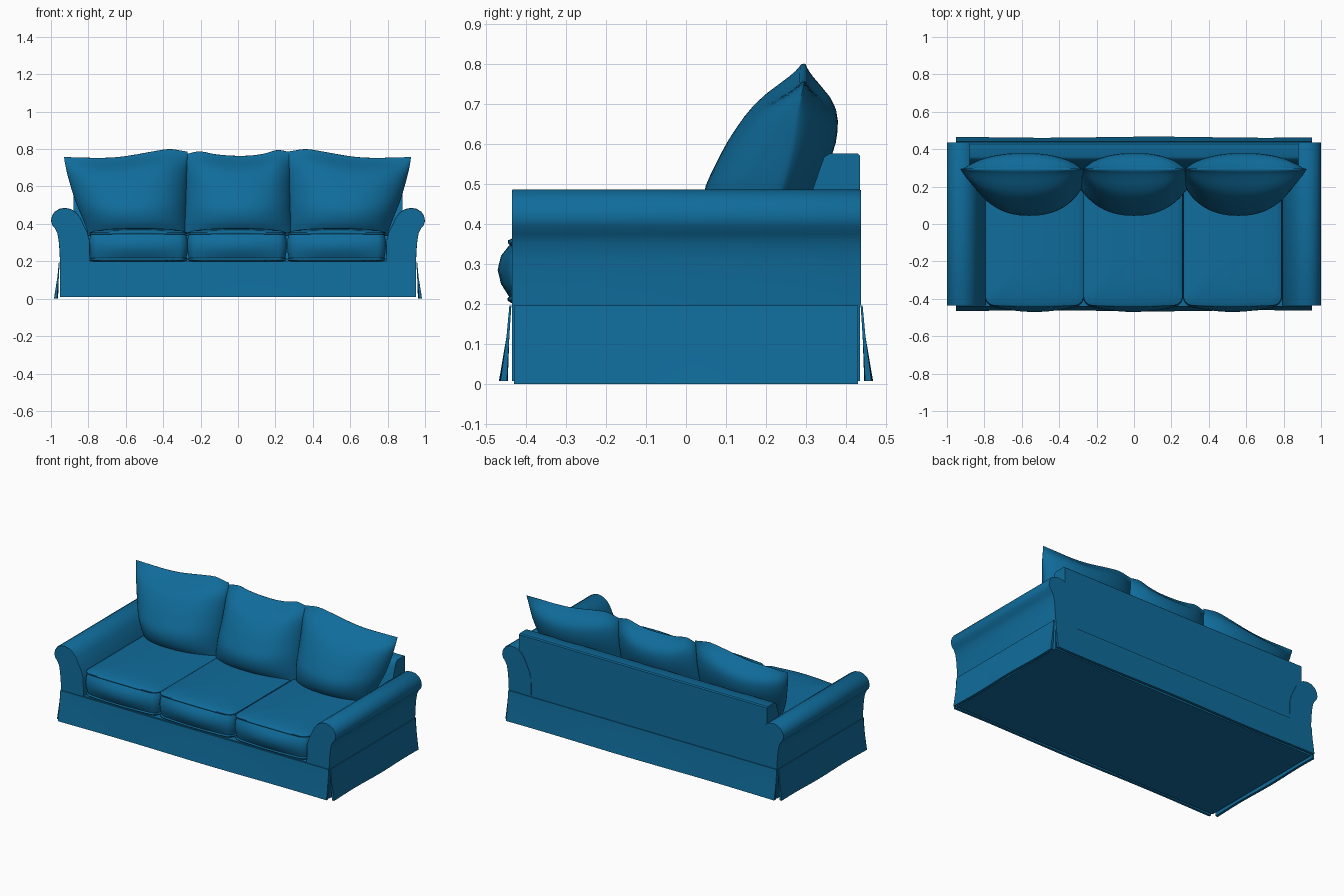
import bpy, bmesh, math

old = bpy.data.objects.get("Cube")
if old:
    bpy.data.objects.remove(old, do_unlink=True)

fabric = bpy.data.materials.new("blue_fabric")
fabric.use_nodes = True
COLOUR = (0.005, 0.15, 0.33, 1)
fabric.diffuse_color = COLOUR
bsdf = fabric.node_tree.nodes["Principled BSDF"]
bsdf.inputs["Base Color"].default_value = COLOUR
bsdf.inputs["Roughness"].default_value = 0.8


def finish(name, bm, angle=40):
    """Turn a bmesh into a shaded fabric object."""
    bmesh.ops.remove_doubles(bm, verts=bm.verts, dist=0.0004)
    bmesh.ops.recalc_face_normals(bm, faces=bm.faces)
    mesh = bpy.data.meshes.new(name)
    bm.to_mesh(mesh)
    bm.free()
    mesh.materials.append(fabric)
    ob = bpy.data.objects.new(name, mesh)
    bpy.context.collection.objects.link(ob)
    bpy.ops.object.select_all(action="DESELECT")
    ob.select_set(True)
    bpy.context.view_layer.objects.active = ob
    bpy.ops.object.shade_smooth_by_angle(angle=math.radians(angle))
    return ob


def loft(name, rings, angle=40):
    """Join closed rings of points, capping both ends."""
    bm = bmesh.new()
    loops = [[bm.verts.new(p) for p in ring] for ring in rings]
    n = len(loops[0])
    for a, b in zip(loops, loops[1:]):
        for i in range(n):
            j = (i + 1) % n
            bm.faces.new((a[i], a[j], b[j], b[i]))
    bm.faces.new(loops[0])
    bm.faces.new(loops[-1])
    return finish(name, bm, angle)


def box(name, x, y0, y1, z0, z1):
    corners = [(-x, y0), (x, y0), (x, y1), (-x, y1)]
    return loft(name, [[(cx, cy, z) for cx, cy in corners] for z in (z0, z1)])


def lerp(table, t):
    """Smooth lookup in a list of evenly spaced values, t from 0 to 1."""
    f = min(max(t, 0), 1) * (len(table) - 1)
    i = min(int(f), len(table) - 2)
    p0, p1 = table[max(i - 1, 0)], table[i]
    p2, p3 = table[i + 1], table[min(i + 2, len(table) - 1)]
    k = f - i
    return 0.5 * (2 * p1 + (p2 - p0) * k + (2 * p0 - 5 * p1 + 4 * p2 - p3) * k * k
                  + (3 * p1 - p0 - 3 * p2 + p3) * k ** 3)


# Base and backrest
box("base", 0.95, -0.435, 0.435, 0.008, 0.2)
back = [(0.25, 0.15), (0.435, 0.15), (0.435, 0.57), (0.428, 0.576), (0.36, 0.576),
        (0.345, 0.567), (0.335, 0.54), (0.318, 0.49), (0.3, 0.42)]
loft("backrest", [[(x, y, z) for y, z in back] for x in (-0.88, 0.88)])

# Rolled arms
arm = [(0.79, 0.195), (0.793, 0.31), (0.805, 0.355), (0.825, 0.395), (0.842, 0.432),
       (0.865, 0.462), (0.895, 0.48), (0.925, 0.486), (0.955, 0.481), (0.98, 0.465),
       (0.995, 0.442), (1.0, 0.415), (0.993, 0.393), (0.978, 0.375), (0.966, 0.35),
       (0.959, 0.31), (0.954, 0.25), (0.952, 0.195)]
for side, s in (("left", 1), ("right", -1)):
    rings = [[(s * (0.9 + (x - 0.9) * k), y, 0.34 + (z - 0.34) * k) for x, z in arm]
             for y, k in ((-0.435, 0.985), (-0.431, 1), (0.432, 1), (0.437, 0.985))]
    loft(side + "_arm", rings)


# Flared skirt panels, hanging slightly away from the base
def skirt(name, length, place, low):
    rings = []
    for i in range(25):
        t = -1 + i / 12
        wave = 0.003 * math.sin(5 * t + 1)
        section = [(0.0, 0.196), (0.005, 0.196), (0.012, 0.12), (0.028 + wave, low),
                   (0.012 + wave, low), (0.005, 0.12)]
        rings.append([place(t * length, d, z) for d, z in section])
    loft(name, rings)


skirt("front_skirt", 0.952, lambda t, d, z: (t, -0.436 - d, z), 0.008)
skirt("back_skirt", 0.952, lambda t, d, z: (t, 0.436 + d, z), 0.008)
skirt("left_skirt", 0.43, lambda t, d, z: (0.953 + d, t, z), 0.0)
skirt("right_skirt", 0.43, lambda t, d, z: (-0.953 - d, t, z), 0.0)


# Boxed seat cushions with piped seams and a bulging front
def outline(cx, half, inset, bulge, z, dome):
    y0, y1, r = -0.432, 0.34, 0.045
    cy, hy = (y0 + y1) / 2, (y1 - y0) / 2
    pts = []
    for qx, qy, start in ((1, 1, 0), (-1, 1, 90), (-1, -1, 180), (1, -1, 270)):
        for k in range(7):
            a = math.radians(start + 15 * k)
            pts.append((qx * (half - r) + r * math.cos(a), qy * (hy - r) + r * math.sin(a)))
    # Extra points along the straight sides let the front swell
    full = []
    for i, (px, py) in enumerate(pts):
        nx, ny = pts[(i + 1) % len(pts)]
        steps = 12 if math.hypot(nx - px, ny - py) > 0.1 else 1
        full += [(px + (nx - px) * k / steps, py + (ny - py) * k / steps) for k in range(steps)]
    ring = []
    for px, py in full:
        u = px / half
        swell = bulge * math.cos(u * math.pi / 2) if py < 0 else 0
        fx, fy = 1 - inset / half, 1 - inset / hy
        edge = dome * (0.5 + 0.5 * math.cos(u * math.pi))
        ring.append((cx + px * fx, cy + (py - swell) * fy, z + edge))
    return ring


SEAT = [(0.025, 0.01, 0.198, 0), (0.006, 0.012, 0.203, 0), (0.0, 0.014, 0.209, 0),
        (0.0, 0.014, 0.214, 0), (0.006, 0.016, 0.218, 0), (0.0, 0.03, 0.25, 0),
        (-0.003, 0.035, 0.285, 0), (0.0, 0.03, 0.32, 0), (0.007, 0.016, 0.343, 0.004),
        (0.0, 0.013, 0.347, 0.006), (0.0, 0.012, 0.353, 0.006), (0.007, 0.01, 0.357, 0.006),
        (0.03, 0.008, 0.364, 0.006), (0.08, 0.0, 0.371, 0.005), (0.15, 0, 0.376, 0.002),
        (0.22, 0, 0.378, 0), (0.255, 0, 0.379, 0)]
for name, cx, half in (("right", -0.532, 0.262), ("middle", -0.005, 0.264), ("left", 0.527, 0.262)):
    loft(name + "_seat_cushion",
         [outline(cx, half, i, b, z, d) for i, b, z, d in SEAT], 60)


# Leaning back pillows, described by front, seam and back depth from bottom to top
FRONT = [0.10, 0.055, 0.045, 0.075, 0.115, 0.175, 0.285]
SEAM = [0.20, 0.215, 0.235, 0.255, 0.27, 0.28, 0.295]
BACK = [0.26, 0.30, 0.325, 0.355, 0.377, 0.37, 0.30]


def pillow(name, low, high, tops, s=1):
    """low and high are the x ranges at the bottom and top; tops is the top edge height."""
    nu, nv = 32, 24
    bm = bmesh.new()
    for depth in (FRONT, BACK):
        grid = []
        for j in range(nv + 1):
            t = 0.5 - 0.5 * math.cos(math.pi * j / nv)
            row = []
            for i in range(nu + 1):
                u = -math.cos(math.pi * i / nu)
                k = (u + 1) / 2
                x0 = lerp([low[0], (low[0] * 0.4 + high[0] * 0.6), high[0]], t)
                x1 = lerp([low[1], (low[1] * 0.4 + high[1] * 0.6), high[1]], t)
                z = 0.335 + (lerp(tops, k) - 0.335) * t
                puff = max(0, 1 - abs(u) ** 2.3) ** 0.65
                seam = lerp(SEAM, t)
                y = seam + (lerp(depth, t) - seam) * puff
                if j in (0, nv):
                    y = seam
                row.append(bm.verts.new((s * (x0 + (x1 - x0) * k), y, z)))
            grid.append(row)
        for a, b in zip(grid, grid[1:]):
            for i in range(nu):
                bm.faces.new((a[i], a[i + 1], b[i + 1], b[i]))
    finish(name, bm, 60)


OUTER = [0.757, 0.755, 0.753, 0.757, 0.77, 0.787, 0.80, 0.787]
pillow("right_back_pillow", (-0.80, -0.275), (-0.93, -0.27), OUTER)
pillow("left_back_pillow", (-0.80, -0.275), (-0.925, -0.265), OUTER, -1)
pillow("middle_back_pillow", (-0.295, 0.29), (-0.275, 0.28),
       [0.775, 0.788, 0.775, 0.767, 0.764, 0.766, 0.776, 0.795, 0.785])
